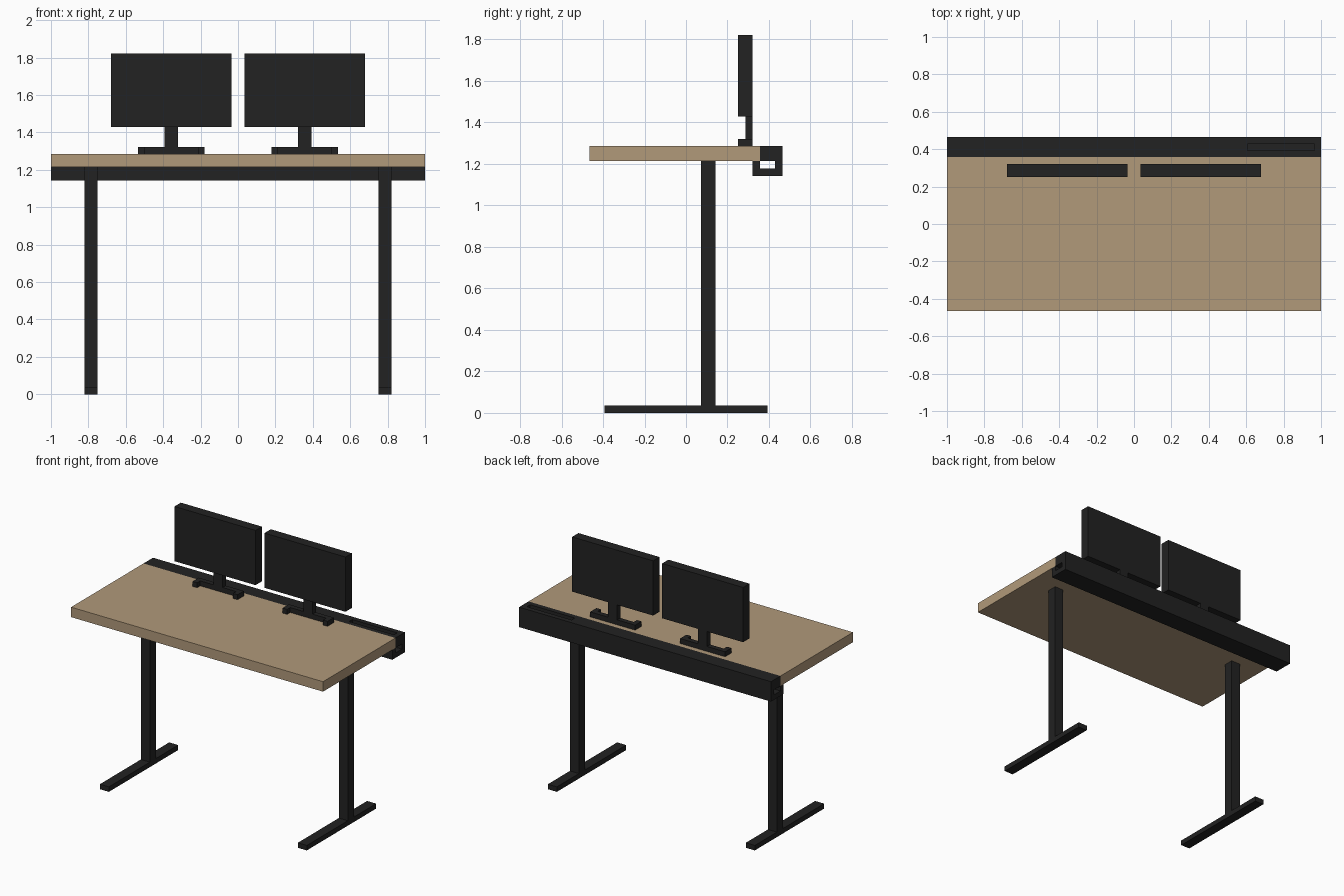
import bpy, bmesh
from mathutils import Vector

if "Cube" in bpy.data.objects:
    bpy.data.objects.remove(bpy.data.objects["Cube"])

U = 1 / 28  # the whole desk sits on a grid of this step


def material(name, rgb):
    m = bpy.data.materials.new(name)
    m.diffuse_color = (*rgb, 1)
    m.use_nodes = True
    m.node_tree.nodes["Principled BSDF"].inputs["Base Color"].default_value = m.diffuse_color
    return m


wood = material("light wood", (0.44, 0.32, 0.195))
black = material("matte black", (0.016, 0.016, 0.016))


def prism(name, profile, axis, lo, hi, mat):
    """Extrude a profile along 'x' (points are y,z) or 'z' (points are x,y), in grid units."""
    bm = bmesh.new()
    place = (lambda a, b: (lo, a, b)) if axis == 'x' else (lambda a, b: (a, b, lo))
    face = bm.faces.new([bm.verts.new(Vector(place(a, b)) * U) for a, b in profile])
    ext = bmesh.ops.extrude_face_region(bm, geom=[face], use_keep_orig=True)
    step = Vector((hi - lo, 0, 0) if axis == 'x' else (0, 0, hi - lo)) * U
    bmesh.ops.translate(bm, vec=step,
                        verts=[v for v in ext['geom'] if isinstance(v, bmesh.types.BMVert)])
    bmesh.ops.recalc_face_normals(bm, faces=bm.faces)
    me = bpy.data.meshes.new(name)
    bm.to_mesh(me)
    bm.free()
    me.materials.append(mat)
    ob = bpy.data.objects.new(name, me)
    bpy.context.collection.objects.link(ob)
    return ob


def box(name, x, y, z, mat):
    corners = [(x[0], y[0]), (x[1], y[0]), (x[1], y[1]), (x[0], y[1])]
    return prism(name, corners, 'z', z[0], z[1], mat)


# Desktop
box("desktop", (-28, 28), (-13, 10), (34, 36), wood)

# Cable tray: rear rail with a hollow channel, open at both ends
outer = [(9, 32), (13, 32), (13, 36), (10, 36), (10, 34)]
inner = [(12, 34), (12, 33), (10, 33), (10, 34), (9, 34)]
tray = prism("cable_tray", [(9, 32), (13, 32), (13, 36), (10, 36), (10, 34.0),
                            (12, 34), (12, 33), (10, 33), (10, 33.998), (9, 33.998)],
             'x', -28, 28, black)

# Cable slot through the rail into the channel
cutter = box("slot_cutter", (17, 27), (11, 12), (33.5, 37), black)
cutter.hide_render = True
cutter.hide_viewport = True
cut = tray.modifiers.new("cable slot", 'BOOLEAN')
cut.operation = 'DIFFERENCE'
cut.solver = 'EXACT'
cut.object = cutter

for s, side in ((-1, "left"), (1, "right")):
    def span(a, b):
        return tuple(sorted((s * a, s * b)))

    # Leg and foot
    box(side + "_leg", span(21, 23), (2, 4), (1, 34), black)
    box(side + "_foot", span(21, 23), (-11, 11), (0, 1), black)

    # Monitor: screen, neck and U-shaped base with prongs to the front
    box(side + "_screen", span(1, 19), (7, 9), (40, 51), black)
    box(side + "_monitor_neck", span(9, 11), (8, 9), (37, 40), black)
    base = [(5, 7), (6, 7), (6, 8), (14, 8), (14, 7), (15, 7), (15, 9), (5, 9)]
    prism(side + "_monitor_base", [(s * x, y) for x, y in base], 'z', 36, 37, black)
